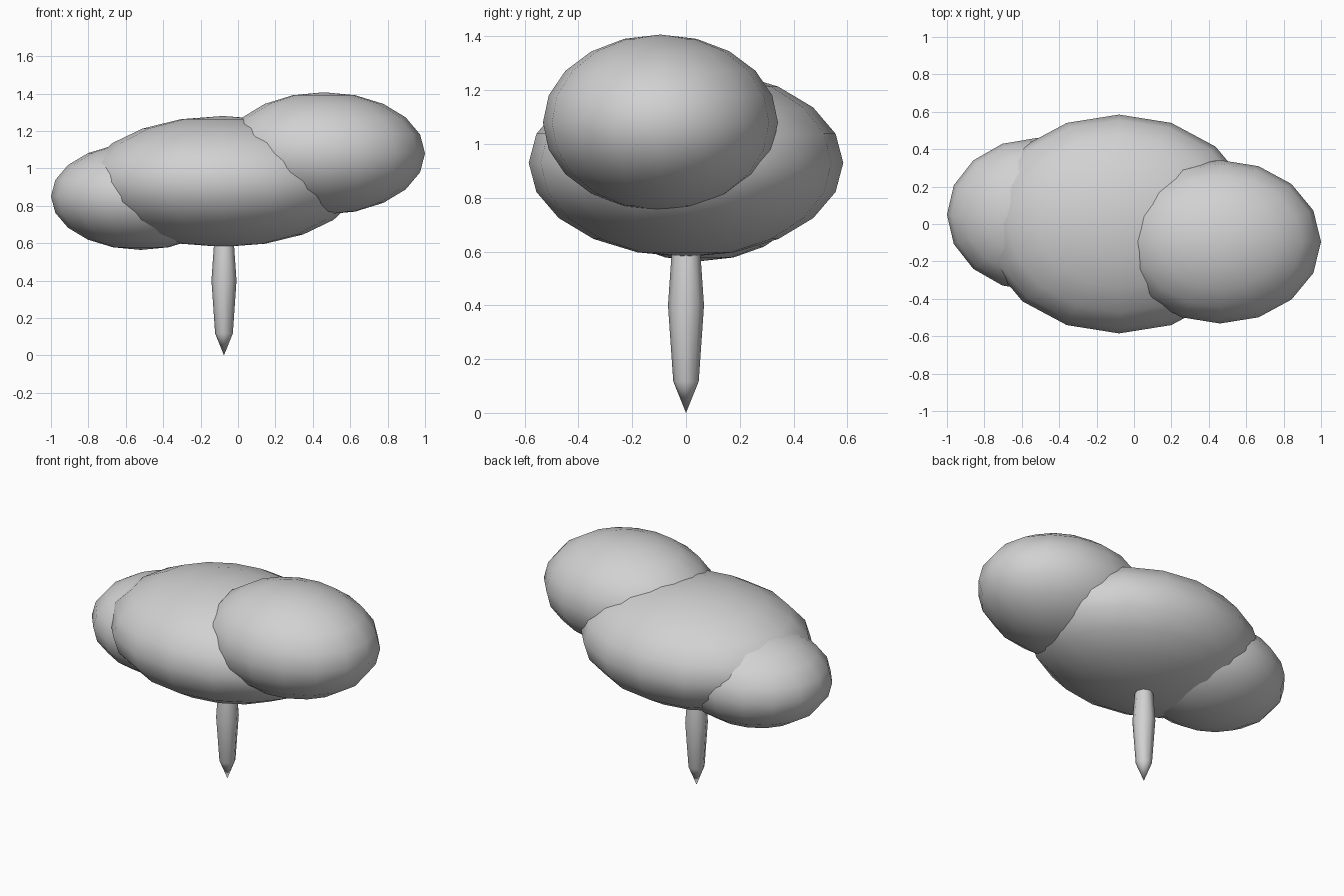
import bpy

cube = bpy.data.objects.get("Cube")
if cube:
    bpy.data.objects.remove(cube, do_unlink=True)

grey = bpy.data.materials.new("plain grey")
grey.use_nodes = True
colour = (0.64, 0.64, 0.64, 1)
grey.diffuse_color = colour
grey.node_tree.nodes["Principled BSDF"].inputs["Base Color"].default_value = colour


def ellipsoid(name, centre, radii, segments=16, rings=10):
    """Smooth low-poly sphere stretched to the given radii."""
    bpy.ops.mesh.primitive_uv_sphere_add(
        segments=segments, ring_count=rings, radius=1, location=centre)
    obj = bpy.context.object
    obj.name = name
    obj.scale = radii
    bpy.ops.object.transform_apply(location=False, rotation=False, scale=True)
    bpy.ops.object.shade_smooth()
    obj.data.materials.append(grey)
    return obj


# Three overlapping foliage puffs
ellipsoid("middle_foliage", (-0.08, 0, 0.93), (0.73, 0.585, 0.35))
ellipsoid("left_foliage", (0.46, -0.095, 1.08), (0.54, 0.437, 0.327))
ellipsoid("right_foliage", (-0.52, 0.05, 0.85), (0.48, 0.41, 0.286))

# Tapered trunk, its upper end buried in the foliage
ellipsoid("trunk", (-0.075, 0, 0.4), (0.067, 0.067, 0.4), segments=8, rings=4)
